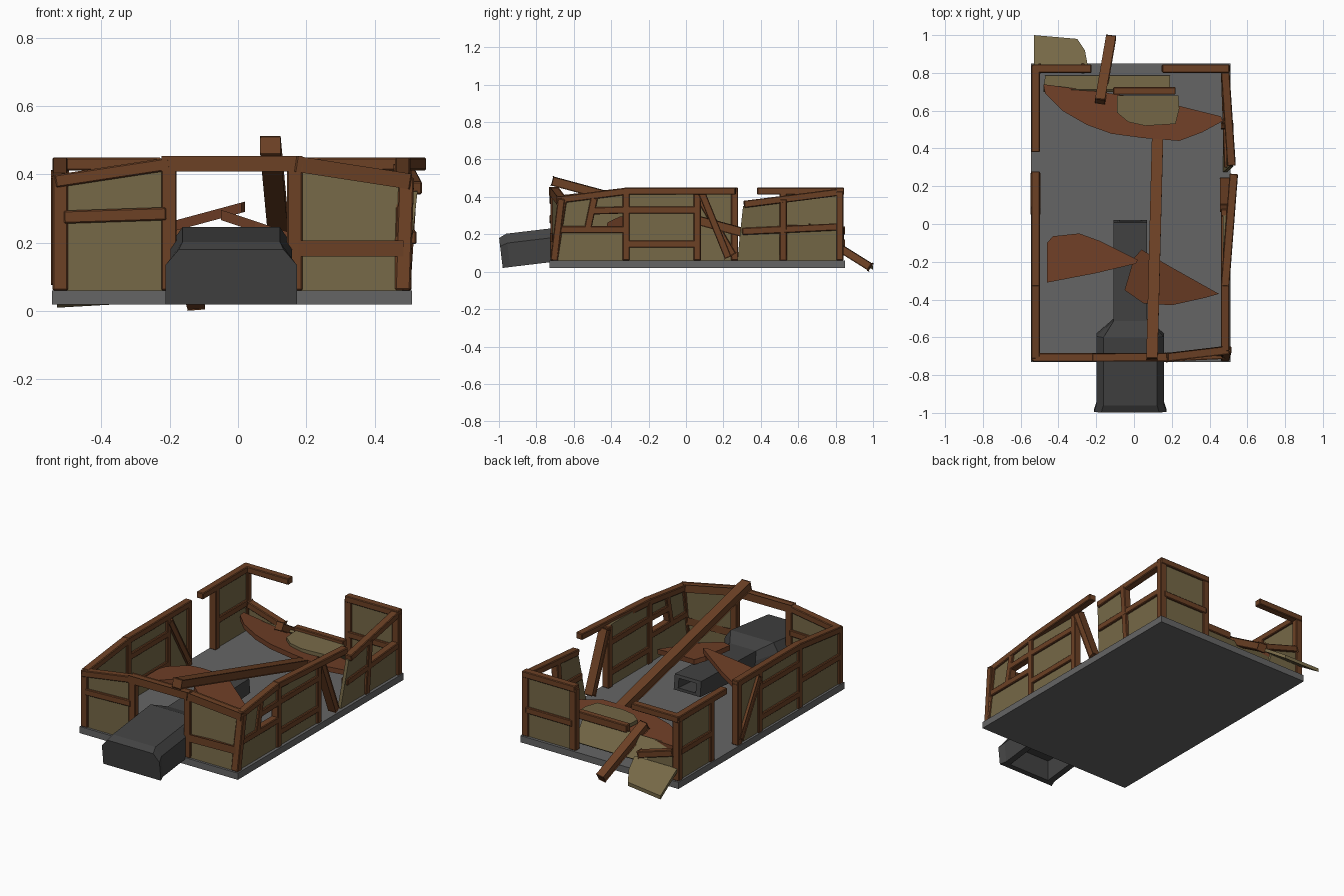
import bpy, bmesh
from mathutils import Vector as V, Matrix

def mat(name, c):
    m = bpy.data.materials.new(name)
    m.diffuse_color = (*c, 1)
    return m
WOOD = mat("timber", (0.15, 0.052, 0.018))
CLAY = mat("plaster", (0.18, 0.14, 0.063))
TOP = mat("broken_board", (0.16, 0.05, 0.02))
DARK = mat("chimney_stone", (0.055, 0.055, 0.055))
STONE = mat("floor_stone", (0.13, 0.13, 0.13))

def finish(name, bm, m):
    bmesh.ops.recalc_face_normals(bm, faces=bm.faces)
    me = bpy.data.meshes.new(name)
    bm.to_mesh(me)
    bm.free()
    me.materials.append(m)
    o = bpy.data.objects.new(name, me)
    bpy.context.collection.objects.link(o)
    return o

def box(name, lo, hi, m):
    bm = bmesh.new()
    bmesh.ops.create_cube(bm, size=1)
    lo, hi = V(lo), V(hi)
    for v in bm.verts:
        v.co = (lo + hi) / 2 + v.co * (hi - lo)
    return finish(name, bm, m)

def beam(name, a, b, w=0.038, d=0.045):
    """Squared timber from a to b with lightly chamfered edges."""
    a, b = V(a), V(b)
    z = (b - a).normalized()
    ref = V((1, 0, 0)) if abs(z.x) < 0.8 else V((0, 1, 0))
    y = z.cross(ref).normalized()
    x = y.cross(z)
    rot = Matrix((x, y, z)).transposed()
    bm = bmesh.new()
    bmesh.ops.create_cube(bm, size=1)
    for v in bm.verts:
        v.co = (a + b) / 2 + rot @ V((v.co.x * d, v.co.y * w, v.co.z * (b - a).length))
    bmesh.ops.bevel(bm, geom=bm.edges[:], offset=0.004, segments=1, affect='EDGES')
    return finish(name, bm, WOOD)

def plate(name, pts, thick, m):
    """Flat outline pushed along the thickness vector."""
    bm = bmesh.new()
    f = bm.faces.new([bm.verts.new(p) for p in pts])
    r = bmesh.ops.extrude_face_region(bm, geom=[f])
    bmesh.ops.translate(bm, vec=V(thick), verts=[g for g in r["geom"] if isinstance(g, bmesh.types.BMVert)])
    return finish(name, bm, m)

# wall planes: (along-wall position, height) -> 3D, plus panel thickness
WALLS = {
    "front": (lambda u, z: (u, -0.706 + max(0, u - 0.17) * 0.13 * max(0, z - 0.06) / 0.35, z), (0, 0.02, 0)),
    "back": (lambda u, z: (u, 0.823, z), (0, 0.02, 0)),
    "left": (lambda u, z: (-0.521, u, z), (0.02, 0, 0)),
    "right": (lambda u, z: (0.482 + (0.035 * (z - 0.06) / 0.3 * max(0, 0.8 - u) / 0.5 if u > 0.26 else 0), u, z), (0.02, 0, 0)),
}
def wall(side, beams, panels):
    f, t = WALLS[side]
    for i, (u, z, u2, z2) in enumerate(beams):
        beam(f"{side}_timber_{i}", f(u, z), f(u2, z2))
    for i, p in enumerate(panels):
        plate(f"{side}_panel_{i}", [V(f(*q)) - V(t) / 2 for q in p], t, CLAY)

box("floor_slab", (-0.545, -0.73, 0.02), (0.51, 0.85, 0.06), STONE)

# front wall with a central opening
wall("front", [(-0.52, .06, -0.52, .40), (-0.202, .06, -0.202, .43), (0.166, .06, 0.166, .43),
               (0.482, .06, 0.493, .39), (-0.22, .431, 0.184, .431), (-0.535, .38, -0.2, .431),
               (0.17, .431, 0.50, .38), (-0.51, .275, -0.21, .285), (0.18, .183, 0.48, .183)],
     [[(-0.51, .06), (-0.2, .06), (-0.2, .42), (-0.51, .38)],
      [(0.17, .06), (0.48, .06), (0.49, .38), (0.17, .42)]])

# back wall, collapsed in the middle
wall("back", [(-0.52, .06, -0.52, .43), (-0.54, .431, -0.225, .431), (0.485, .06, 0.485, .43),
              (0.168, .06, 0.168, .43), (0.15, .431, 0.505, .431), (0.17, .22, 0.48, .22),
              (-0.5, .22, -0.27, .15)],
     [[(0.17, .06), (0.48, .06), (0.48, .43), (0.17, .43)],
      [(-0.52, .06), (-0.3, .06), (-0.33, .15), (-0.52, .21)]])

# left wall with a gap behind its middle
wall("left", [(-0.32, .06, -0.32, .43), (0.06, .06, 0.06, .43), (0.26, .06, 0.26, .43),
              (-0.71, .385, -0.31, .431), (-0.33, .431, 0.278, .431), (-0.7, .225, -0.32, .225),
              (-0.32, .33, 0.06, .33), (-0.32, .148, 0.06, .148), (0.07, .40, 0.25, .09),
              (0.52, .06, 0.52, .43), (0.38, .431, 0.84, .431), (0.53, .23, 0.82, .23)],
     [[(-0.71, .06), (0.26, .06), (0.26, .43), (-0.32, .43), (-0.71, .38)],
      [(0.52, .06), (0.82, .06), (0.82, .43), (0.52, .43)]])

# right wall: leaning front corner, missing panels, sagging back section
wall("right", [(-0.705, .06, -0.655, .39), (-0.67, .385, -0.31, .431), (-0.33, .431, 0.265, .431),
               (-0.32, .06, -0.32, .43), (0.06, .06, 0.06, .43), (-0.69, .225, -0.32, .225),
               (-0.525, .23, -0.49, .395), (-0.5, .325, -0.32, .33), (-0.32, .33, 0.06, .33),
               (-0.32, .148, 0.06, .148), (0.085, .42, 0.225, .075),
               (0.52, .06, 0.52, .39), (0.31, .36, 0.82, .425), (0.3, .215, 0.82, .24)],
     [[(-0.70, .06), (-0.32, .06), (-0.32, .225), (-0.675, .225)],
      [(-0.675, .225), (-0.52, .225), (-0.49, .40), (-0.65, .385)],
      [(-0.5, .33), (-0.32, .33), (-0.32, .43), (-0.49, .40)],
      [(-0.32, .06), (0.06, .06), (0.06, .43), (-0.32, .43)],
      [(0.275, .06), (0.82, .06), (0.82, .24), (0.29, .215)],
      [(0.29, .215), (0.52, .225), (0.52, .38), (0.305, .35)]])

# toppled chimney: rings of (y, half width, bottom, height)
bm = bmesh.new()
rings = []
for y, w, zb, h in [(-0.98, .192, .02, .16), (-0.94, .178, .025, .178), (-0.58, .178, .068, .178),
                    (-0.50, .088, .10, .115), (0.02, .088, .14, .09), (0.02, .058, .157, .055),
                    (-0.12, .058, .147, .055)]:
    sec = [(-w, 0), (w, 0), (w, h * .72), (w * .8, h), (-w * .8, h), (-w, h * .72)]
    if w < .1:
        sec = [(-w, 0), (w, 0), (w, h * .5), (w, h), (-w, h), (-w, h * .5)]
    rings.append([bm.verts.new((x - .02, y - z * .12, zb + z)) for x, z in sec])
for a, b in zip(rings, rings[1:]):
    for i in range(6):
        bm.faces.new((a[i], a[(i + 1) % 6], b[(i + 1) % 6], b[i]))
bm.faces.new(rings[0])
bm.faces.new(rings[-1])
chimney = finish("fallen_chimney", bm, DARK)
cut = box("hearth_cutter", (-0.16, -0.95, -0.05), (0.12, -0.62, 0.15), DARK)
cut.hide_render = True
cut.hide_set(True)
bo = chimney.modifiers.new("hearth", 'BOOLEAN')
bo.operation, bo.object = 'DIFFERENCE', cut

# fallen beams
beam("fallen_long_beam", (0.095, -0.715, 0.485), (0.125, 0.47, 0.165), 0.05, 0.052)
beam("fallen_back_beam", (-0.18, 0.65, 0.235), (-0.122, 0.985, 0.025), 0.044, 0.044)
beam("fallen_short_beam", (-0.11, 0.705, 0.215), (0.22, 0.705, 0.215), 0.045, 0.04)

# broken boards lying inside: outline in plan, height from a sloping plane
def board(name, pts, z, m, t=0.03):
    plate(name, [(x, y, z(x, y)) for x, y in pts], (0, 0, t), m)
board("broken_board_left", [(-.46, -.31), (-.46, -.1), (-.43, -.065), (-.29, -.05), (-.18, -.09), (.02, -.19), (.01, -.21),
                            (-.2, -.26)], lambda x, y: .285 + .27 * x, TOP)
board("broken_board_right", [(-.05, -.35), (0, -.18), (.04, -.135), (.08, -.16), (.2, -.23), (.45, -.37), (.38, -.39),
                             (.2, -.43), (.05, -.42)], lambda x, y: .25 - .33 * x, TOP)
board("broken_round_board", [(-.48, .74), (-.47, .69), (-.38, .6), (-.25, .525), (-.12, .478), (.05, .455), (.24, .44),
                             (.36, .485), (.47, .545), (.46, .57), (.1, .66)],
      lambda x, y: .16 - .06 * x - .1 * (y - .6), TOP)
board("loose_panel_round", [(-.09, .68), (-.09, .59), (-.03, .54), (.06, .52), (.22, .53), (.24, .61), (.235, .68)],
      lambda x, y: .195 + .05 * (y - .6), CLAY, 0.022)
board("loose_panel_outside", [(-.53, .84), (-.53, 1.0), (-.30, .98), (-.26, .92), (-.245, .84)],
      lambda x, y: .01 + .65 * (1 - y), CLAY, 0.022)
plate("loose_panel_leaning", [(-.47, .775, .075), (.19, .775, .075), (.19, .70, .19), (-.48, .70, .19)],
      (0, .012, .01), CLAY)
